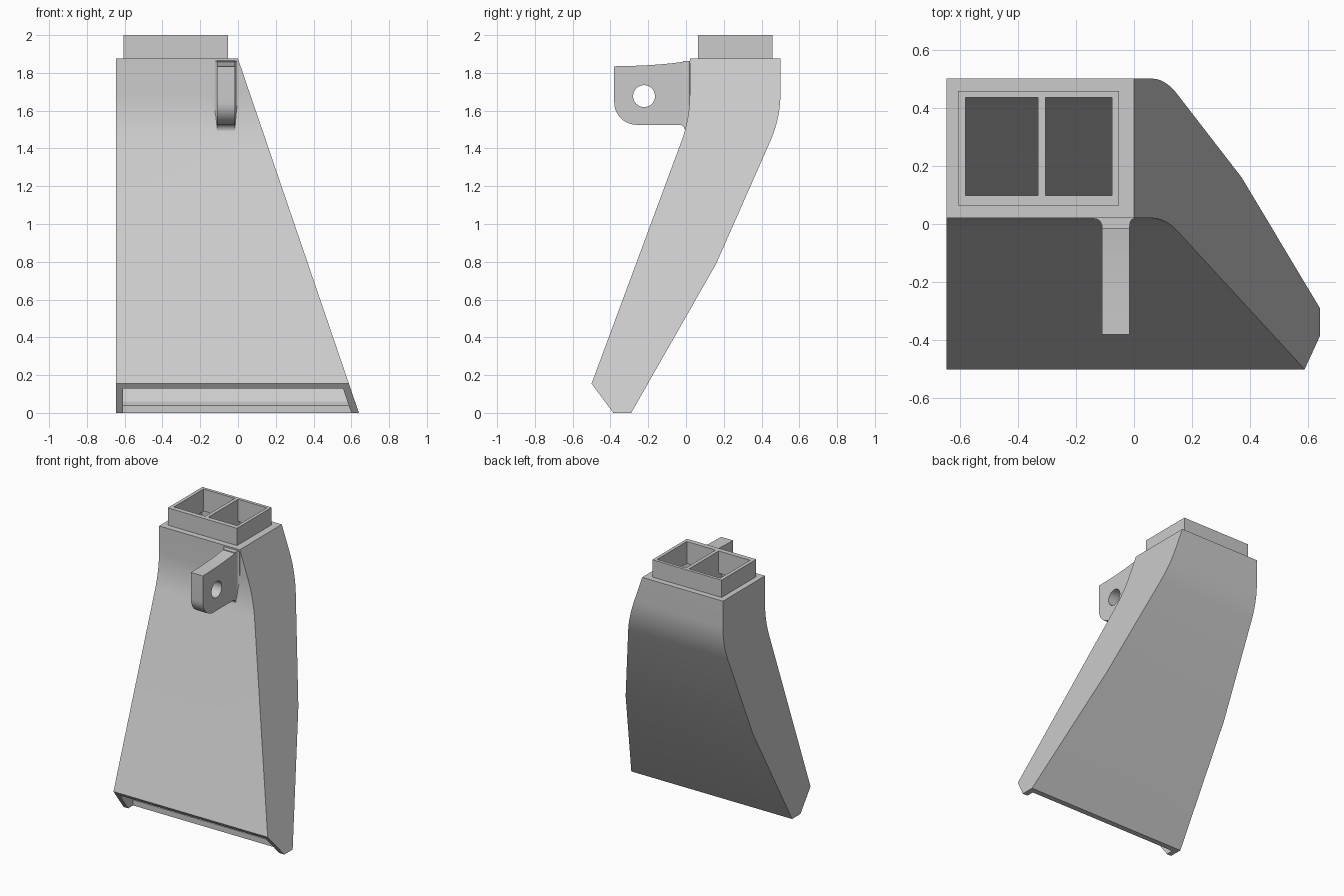
import bpy
import math
from mathutils import Vector

if "Cube" in bpy.data.objects:
    bpy.data.objects.remove(bpy.data.objects["Cube"])

grey = bpy.data.materials.new("light grey plastic")
grey.use_nodes = True
grey.diffuse_color = (0.6, 0.6, 0.6, 1)
grey.node_tree.nodes["Principled BSDF"].inputs["Base Color"].default_value = (0.6, 0.6, 0.6, 1)

LEFT, TOP = -0.645, 1.875


def slant(z):
    """Sloping side of the body at height z."""
    return 0.64 * (TOP - z) / TOP


def bend(a, corner, b, steps=10):
    """Rounded corner between two points."""
    a, c, b = Vector(a), Vector(corner), Vector(b)
    ts = [i / steps for i in range(steps + 1)]
    return [tuple(a * (1 - t) ** 2 + c * 2 * t * (1 - t) + b * t * t) for t in ts]


def arc(cy, cz, r, start, end, steps=12):
    angles = [math.radians(start + (end - start) * i / steps) for i in range(steps + 1)]
    return [(cy + r * math.cos(a), cz + r * math.sin(a)) for a in angles]


def loft(name, near, far):
    """Solid between two matching outlines."""
    n = len(near)
    faces = [tuple(range(n)), tuple(range(2 * n - 1, n - 1, -1))]
    faces += [(i, i + n, (i + 1) % n + n, (i + 1) % n) for i in range(n)]
    mesh = bpy.data.meshes.new(name)
    mesh.from_pydata(near + far, [], faces)
    mesh.materials.append(grey)
    obj = bpy.data.objects.new(name, mesh)
    bpy.context.collection.objects.link(obj)
    bpy.context.view_layer.objects.active = obj
    bpy.ops.object.select_all(action="DESELECT")
    obj.select_set(True)
    bpy.ops.object.mode_set(mode="EDIT")
    bpy.ops.mesh.select_all(action="SELECT")
    bpy.ops.mesh.normals_make_consistent(inside=False)
    bpy.ops.object.mode_set(mode="OBJECT")
    return obj


def side_prism(name, outline, x0, x1):
    """Extrude a (y, z) outline along x; x1 may depend on height."""
    end = x1 if callable(x1) else lambda z: x1
    return loft(name, [(x0, y, z) for y, z in outline], [(end(z), y, z) for y, z in outline])


def plan_prism(name, outline, z0, z1):
    return loft(name, [(x, y, z0) for x, y in outline], [(x, y, z1) for x, y in outline])


def box(name, x0, x1, y0, y1, z0, z1):
    return plan_prism(name, [(x0, y0), (x1, y0), (x1, y1), (x0, y1)], z0, z1)


def cut(obj, cutters):
    for cutter in cutters:
        mod = obj.modifiers.new("cut", "BOOLEAN")
        mod.operation, mod.solver, mod.object = "DIFFERENCE", "EXACT", cutter
        bpy.context.view_layer.objects.active = obj
        bpy.ops.object.modifier_apply(modifier=mod.name)


def smooth(obj):
    bpy.ops.object.select_all(action="DESELECT")
    obj.select_set(True)
    bpy.context.view_layer.objects.active = obj
    bpy.ops.object.shade_smooth_by_angle(angle=math.radians(20))


# Outer duct shell
outer = [(0.02, TOP)] + bend((0.02, 1.69), (0.02, 1.555), (-0.027, 1.43))
outer += [(-0.5, 0.155), (-0.385, 0), (-0.29, 0), (0.16, 0.79)]
outer += bend((0.445, 1.435), (0.5, 1.56), (0.5, 1.69)) + [(0.5, TOP)]
body = side_prism("duct_body", outer, LEFT, slant)

# Hollow channel, open at the slot along the bottom front edge
inner = [(0.06, 1.84)] + bend((0.06, 1.69), (0.06, 1.555), (0.012, 1.43))
inner += [(-0.4815, 0.13), (-0.535, -0.02), (-0.33, -0.02), (-0.33, 0.04), (-0.295, 0.06), (0.125, 0.81)]
inner += bend((0.405, 1.44), (0.46, 1.57), (0.46, 1.69)) + [(0.46, 1.84)]
channel = side_prism("channel_cutter", inner, LEFT + 0.037, lambda z: slant(z) - 0.04)

# Collar with two square openings
collar = box("top_collar", -0.605, -0.052, 0.063, 0.458, TOP, 2)
throats = [box("throat_cutter", x0, x1, 0.098, 0.436, 1.8, 2.1)
           for x0, x1 in ((-0.58, -0.33), (-0.305, -0.075))]
cut(body, [channel] + throats)
cut(collar, throats)

# Partition below the collar
divider = side_prism("channel_divider", [(0.05, 1.86), (0.05, 1.6), (0.03, 1.48),
                                         (0.44, 1.48), (0.47, 1.65), (0.47, 1.86)], -0.33, -0.305)

# Mounting lug with a round hole
lug_outline = bend((0.03, 1.866), (-0.12, 1.838), (-0.38, 1.835))
lug_outline += arc(-0.26, 1.645, 0.12, 180, 270)
lug_outline += bend((-0.035, 1.525), (-0.008, 1.525), (-0.005, 1.49), 6) + [(0.02, 1.5), (0.03, 1.54)]
lug = side_prism("mounting_lug", lug_outline, -0.11, -0.015)
pin = side_prism("pin_cutter", arc(-0.222, 1.677, 0.058, 0, 352.5, 47), -0.3, 0.2)
cut(lug, [pin])

# Flared root where the lug meets the body
root = bend((-0.138, 0.018), (-0.11, 0.018), (-0.11, -0.015), 6)
root += bend((-0.015, -0.015), (-0.015, 0.018), (0, 0.018), 6) + [(0, 0.03), (-0.138, 0.03)]
flare = plan_prism("lug_root", root, 1.525, 1.864)

for cutter in [channel, pin] + throats:
    bpy.data.objects.remove(cutter)
for part in (body, collar, divider, lug, flare):
    smooth(part)
